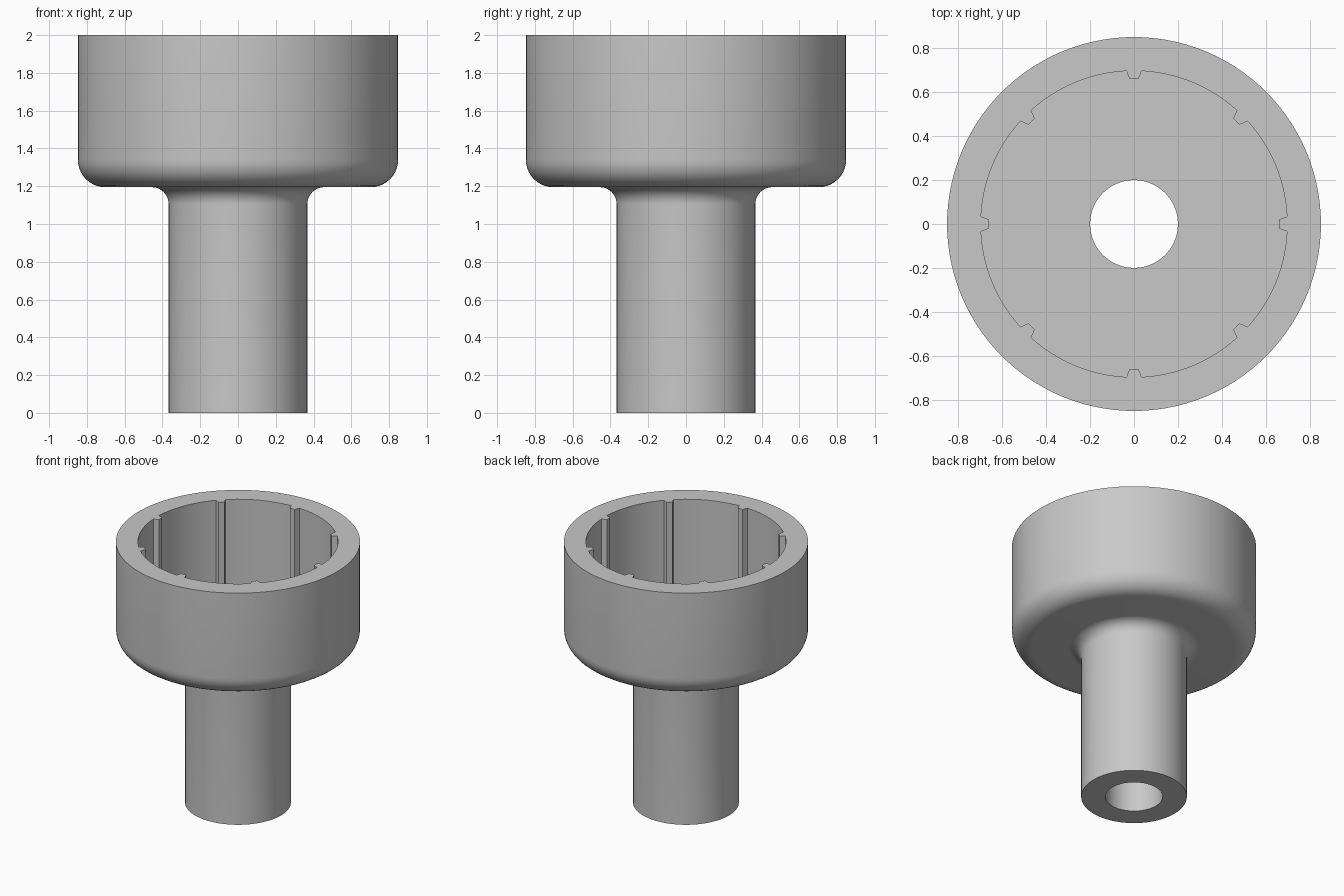
import bpy, bmesh, math

cube = bpy.data.objects.get("Cube")
if cube:
    bpy.data.objects.remove(cube, do_unlink=True)

# Main dimensions
STEM_R, BORE_R, CUP_R = 0.367, 0.199, 0.848
INNER_R, RIB_R = 0.695, 0.657
CUP_BOTTOM, FLOOR, TOP = 1.195, 1.345, 2.0
RIBS, ARC_STEPS = 8, 12

grey = bpy.data.materials.new("light grey")
grey.use_nodes = True
colour = (0.58, 0.58, 0.58, 1)
grey.diffuse_color = colour
grey.node_tree.nodes["Principled BSDF"].inputs["Base Color"].default_value = colour


def fillet(cr, cz, radius, start, end, steps=10):
    """Points of an arc in the radius/height plane, angles in degrees."""
    angles = [math.radians(start + (end - start) * i / steps) for i in range(steps + 1)]
    return [(cr + radius * math.cos(a), cz + radius * math.sin(a)) for a in angles]


# Outer profile: bore edge, stem, neck fillet, rounded cup bottom, rim
neck, corner = 0.09, 0.145
outer = [(BORE_R, 0), (STEM_R, 0)]
outer += fillet(STEM_R + neck, CUP_BOTTOM - neck, neck, 180, 90)
outer += fillet(CUP_R - corner, CUP_BOTTOM + corner, corner, -90, 0)
outer += [(CUP_R, TOP)]

# Angles around the axis with the inner cup radius at each; tapered ribs every 45 degrees
spokes = []
sector = 360 / RIBS
base, tip = 2.8, 1.75
for k in range(RIBS):
    a = k * sector
    spokes += [(a - base, INNER_R), (a - tip, RIB_R), (a + tip, RIB_R)]
    spokes += [(a + base + (sector - 2 * base) * i / ARC_STEPS, INNER_R)
               for i in range(ARC_STEPS)]

bm = bmesh.new()


def ring(z, radius=None):
    """A ring at height z; without a radius it follows the ribbed outline."""
    verts = []
    for deg, inner in spokes:
        r, a = radius or inner, math.radians(deg)
        verts.append(bm.verts.new((r * math.cos(a), r * math.sin(a), z)))
    return verts


# Stack the rings and bridge them into one closed shell
rings = [ring(z, r) for r, z in outer]
rings += [ring(TOP), ring(FLOOR), ring(FLOOR, BORE_R)]
n = len(spokes)
for lower, upper in zip(rings, rings[1:] + rings[:1]):
    for i in range(n):
        j = (i + 1) % n
        bm.faces.new((lower[i], lower[j], upper[j], upper[i]))
bmesh.ops.recalc_face_normals(bm, faces=bm.faces)

mesh = bpy.data.meshes.new("ribbed_socket")
bm.to_mesh(mesh)
bm.free()
mesh.materials.append(grey)
socket = bpy.data.objects.new("ribbed_socket", mesh)
bpy.context.collection.objects.link(socket)

# Smooth round surfaces, crisp rims and ribs
bpy.ops.object.select_all(action='DESELECT')
socket.select_set(True)
bpy.context.view_layer.objects.active = socket
bpy.ops.object.shade_smooth_by_angle(angle=math.radians(30))
